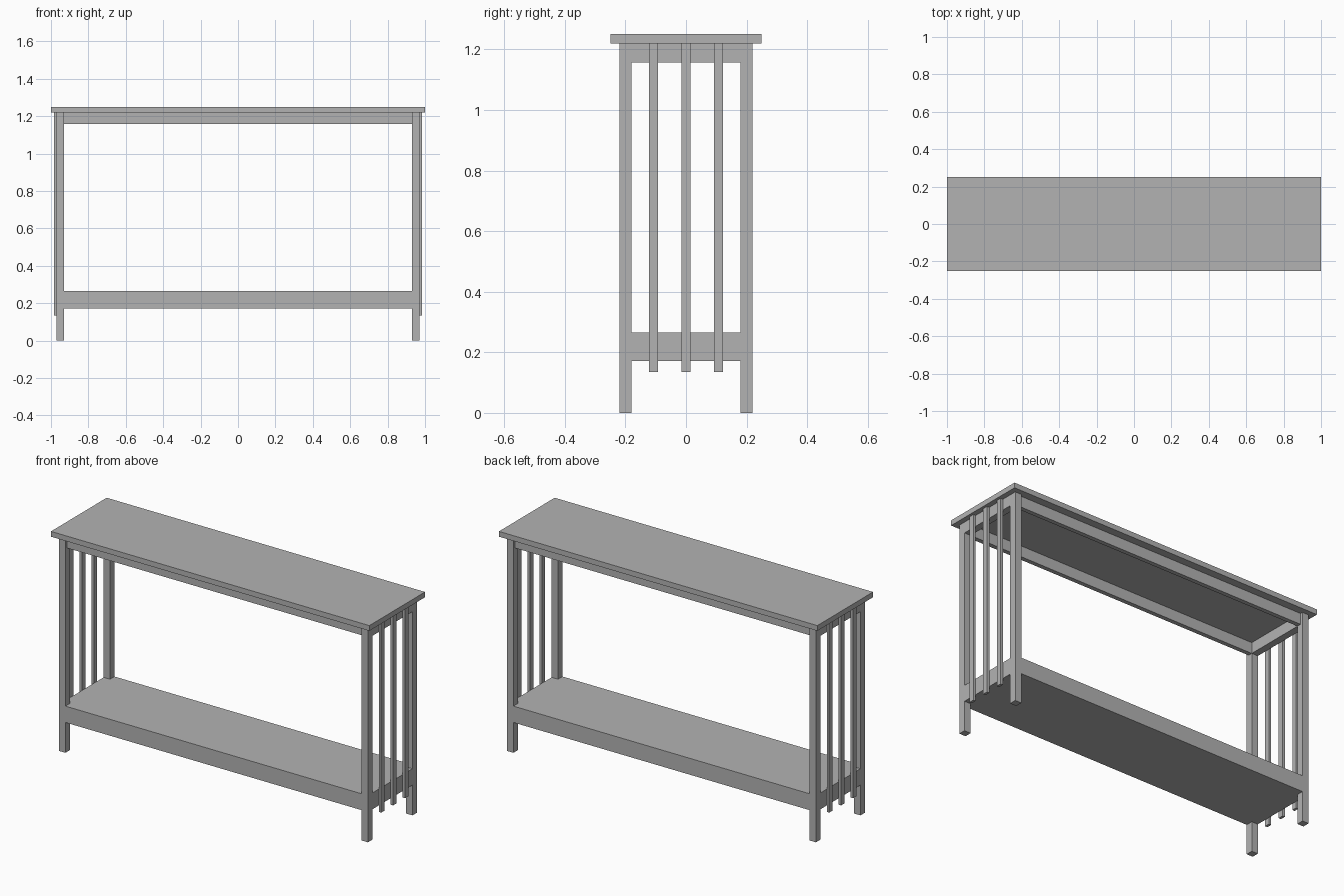
import bpy

# Remove the default cube
cube = bpy.data.objects.get("Cube")
if cube:
    bpy.data.objects.remove(cube, do_unlink=True)

grey = bpy.data.materials.new("plain_grey")
grey.use_nodes = True
grey.diffuse_color = (0.45, 0.45, 0.45, 1)
grey.node_tree.nodes["Principled BSDF"].inputs["Base Color"].default_value = grey.diffuse_color


def box(name, x, y, z):
    """Add a box from (low, high) extents on each axis."""
    spans = (x, y, z)
    bpy.ops.mesh.primitive_cube_add(size=1, location=[(a + b) / 2 for a, b in spans])
    obj = bpy.context.object
    obj.name = name
    obj.scale = [abs(b - a) for a, b in spans]
    bpy.ops.object.transform_apply(location=False, rotation=False, scale=True)
    obj.data.materials.append(grey)
    return obj


LEG_X, LEG_Y = (0.93, 0.97), (0.18, 0.22)
TOP_Z = 1.22
APRON_Z = (1.157, TOP_Z)
SHELF_Z = (0.172, 0.265)


def side(span, sign):
    return [sign * v for v in span]


# Table top and lower shelf (the shelf is notched around the legs)
box("table_top", (-1, 1), (-0.25, 0.25), (TOP_Z, 1.25))
box("lower_shelf", (-LEG_X[0], LEG_X[0]), (-LEG_Y[1], LEG_Y[1]), SHELF_Z)

for sx, x_name in ((1, "left"), (-1, "right")):
    # Legs
    for sy, y_name in ((-1, "front"), (1, "back")):
        box(f"{y_name}_{x_name}_leg", side(LEG_X, sx), side(LEG_Y, sy), (0, TOP_Z))
    # Shelf end and short apron between the legs
    between = (-LEG_Y[0], LEG_Y[0])
    box(f"{x_name}_shelf_end", side(LEG_X, sx), between, SHELF_Z)
    box(f"{x_name}_apron", side(LEG_X, sx), between, APRON_Z)
    # Upright slats on the outside of each end
    for i in (-1, 0, 1):
        y = i * 0.107
        box(f"{x_name}_slat_{i + 2}", side((0.97, 0.985), sx),
            (y - 0.015, y + 0.015), (0.135, TOP_Z))

# Long aprons, set slightly behind the leg faces
for sy, y_name in ((-1, "front"), (1, "back")):
    box(f"{y_name}_apron", (-LEG_X[0], LEG_X[0]), side((0.18, 0.205), sy), APRON_Z)
